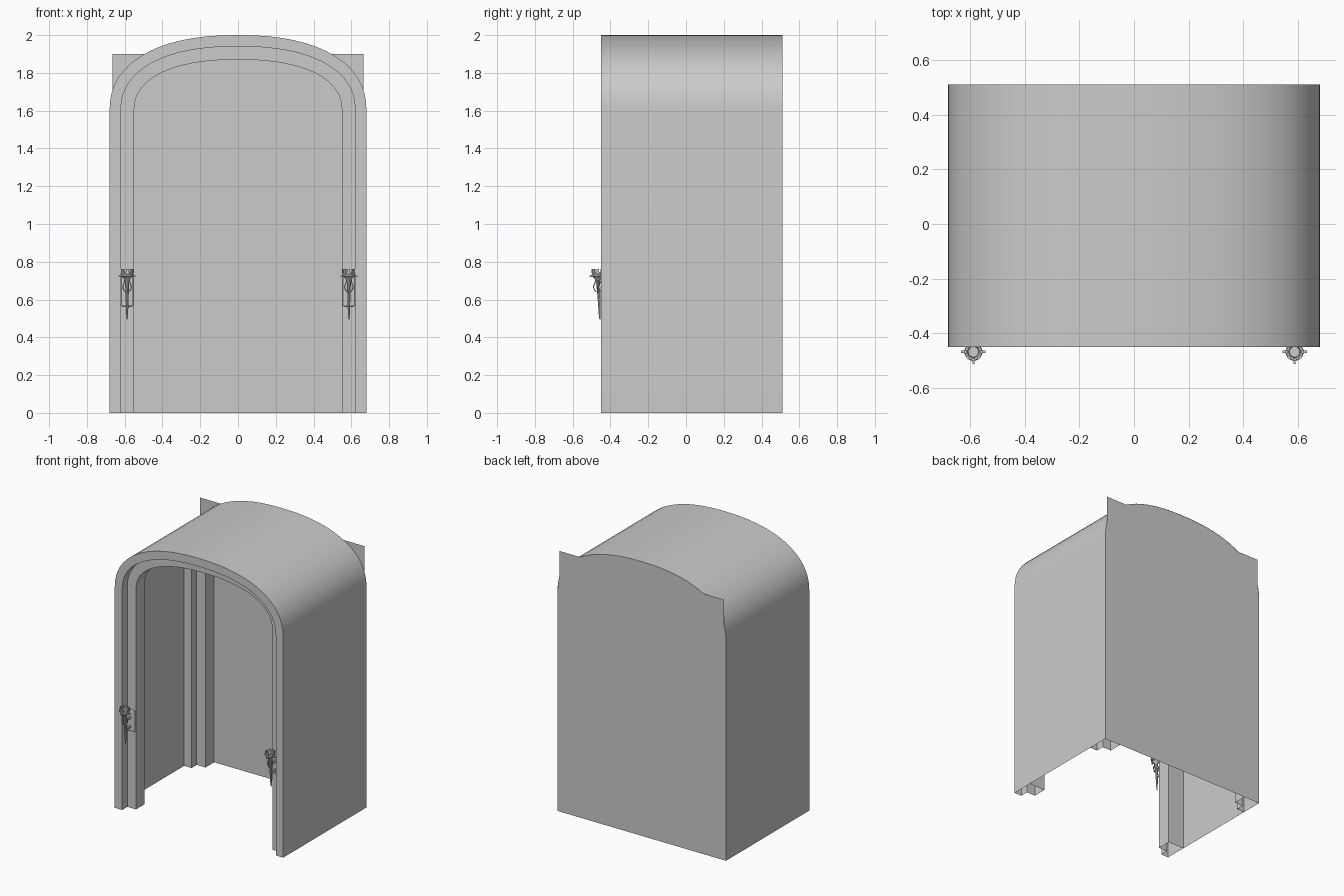
import bpy, bmesh, math
from mathutils import Vector

if "Cube" in bpy.data.objects:
    bpy.data.objects.remove(bpy.data.objects["Cube"])

SEG = 32


def make(name, verts, faces, angle=30):
    me = bpy.data.meshes.new(name)
    me.from_pydata(verts, [], faces)
    bm = bmesh.new()
    bm.from_mesh(me)
    bmesh.ops.recalc_face_normals(bm, faces=bm.faces)
    bm.to_mesh(me)
    bm.free()
    ob = bpy.data.objects.new(name, me)
    bpy.context.collection.objects.link(ob)
    bpy.ops.object.select_all(action='DESELECT')
    ob.select_set(True)
    bpy.context.view_layer.objects.active = ob
    bpy.ops.object.shade_smooth_by_angle(angle=math.radians(angle))
    return ob


def arch(inset, y):
    # straight jambs, squarish rounded top
    a, b, n = 0.68 - inset, 0.40 - inset, 2.3
    pts = [(-a, y, 0)]
    for i in range(SEG + 1):
        t = math.pi * (1 - i / SEG)
        c, s = math.cos(t), max(0, math.sin(t))
        pts.append((a * math.copysign(abs(c) ** (2 / n), c), y, 1.6 + b * s ** (2 / n)))
    return pts + [(a, y, 0)]


def sweep(name, section):
    rows = [arch(*s) for s in section]
    m = len(rows[0])
    faces = [(r * m + i, r * m + i + 1, (r + 1) * m + i + 1, (r + 1) * m + i)
             for r in range(len(rows) - 1) for i in range(m - 1)]
    return make(name, [p for r in rows for p in r], faces)


# Vault shell, stepped front and rear arch frames, back panel
sweep("vault_shell", [(0, -0.45), (0, -0.29), (0, 0.35), (0, 0.51)])
for name, y in (("front_arch_frame", -0.45), ("rear_arch_frame", 0.35)):
    e = y + (0.16 if y < 0 else 0.158)
    sweep(name, [(0, y), (0.06, y), (0.06, y + 0.06), (0.13, y + 0.06), (0.13, e), (0, e)])
make("back_panel", [(-0.665, 0.51, 0), (0.665, 0.51, 0), (0.665, 0.51, 1.9), (-0.665, 0.51, 1.9)],
     [(0, 1, 2, 3)])


def lathe(name, cx, profile, n=16):
    # profile rows: radius, centre y, z
    verts = [(cx + r * math.cos(2 * math.pi * i / n), y + r * math.sin(2 * math.pi * i / n), z)
             for r, y, z in profile for i in range(n)]
    faces = [(r * n + i, r * n + (i + 1) % n, (r + 1) * n + (i + 1) % n, (r + 1) * n + i)
             for r in range(len(profile) - 1) for i in range(n)]
    faces += [tuple(range(n)), tuple(range((len(profile) - 1) * n, len(profile) * n))]
    return make(name, verts, faces)


def box(name, loc, size, rot=0, bevel=0):
    bpy.ops.mesh.primitive_cube_add(size=1, location=loc, rotation=(0, 0, rot))
    ob = bpy.context.object
    ob.name = name
    ob.scale = size
    if bevel:
        bpy.ops.object.transform_apply(location=False, rotation=False, scale=True)
        mod = ob.modifiers.new("rounding", 'BEVEL')
        mod.width, mod.segments = bevel, 3
    return ob


def rod(name, pts, radius):
    cu = bpy.data.curves.new(name, 'CURVE')
    cu.dimensions = '3D'
    cu.bevel_depth, cu.bevel_resolution, cu.resolution_u = radius, 1, 6
    sp = cu.splines.new('BEZIER')
    sp.bezier_points.add(len(pts) - 1)
    for bp, p in zip(sp.bezier_points, pts):
        bp.co = p
        bp.handle_left_type = bp.handle_right_type = 'AUTO'
    ob = bpy.data.objects.new(name, cu)
    bpy.context.collection.objects.link(ob)


# Wall torches, one on each jamb
for side, cx in (("left", -0.587), ("right", 0.587)):
    cy = -0.467
    box(side + "_torch_plate", (cx, -0.394, 0.642), (0.062, 0.014, 0.155), bevel=0.006)
    lathe(side + "_torch_shaft", cx, [(0.003, -0.456, 0.495), (0.005, -0.457, 0.52),
                                      (0.009, -0.462, 0.64), (0.011, cy, 0.70)], 10)
    lathe(side + "_torch_bowl", cx, [(0.010, cy, 0.695), (0.016, cy, 0.708), (0.024, cy, 0.718),
                                     (0.033, cy, 0.724), (0.033, cy, 0.732), (0.029, cy, 0.735),
                                     (0.031, cy, 0.746), (0.022, cy, 0.746), (0.019, cy, 0.73)])
    for k in range(8):
        a = k * math.pi / 4
        d = Vector((math.cos(a), math.sin(a), 0))
        c = Vector((cx, cy, 0))
        box(side + "_bowl_tooth", c + d * 0.029 + Vector((0, 0, 0.75)), (0.009, 0.012, 0.021), a)
        if k in (0, 4, 6):
            # small spikes around the rim
            box(side + "_rim_stud", c + d * 0.038 + Vector((0, 0, 0.724)), (0.014, 0.008, 0.008), a)
        if k % 2 == 0:
            # curved ribs of the cage below the bowl
            rod(side + "_cage_rib", [c + d * r + Vector((0, 0, z)) for r, z in
                                     ((0.012, 0.712), (0.014, 0.693), (0.022, 0.668), (0.017, 0.65), (0.007, 0.64))],
                0.003)
    for z in (0.665, 0.60):
        box(side + "_torch_arm", (cx, -0.43, z), (0.012, 0.066, 0.012))
